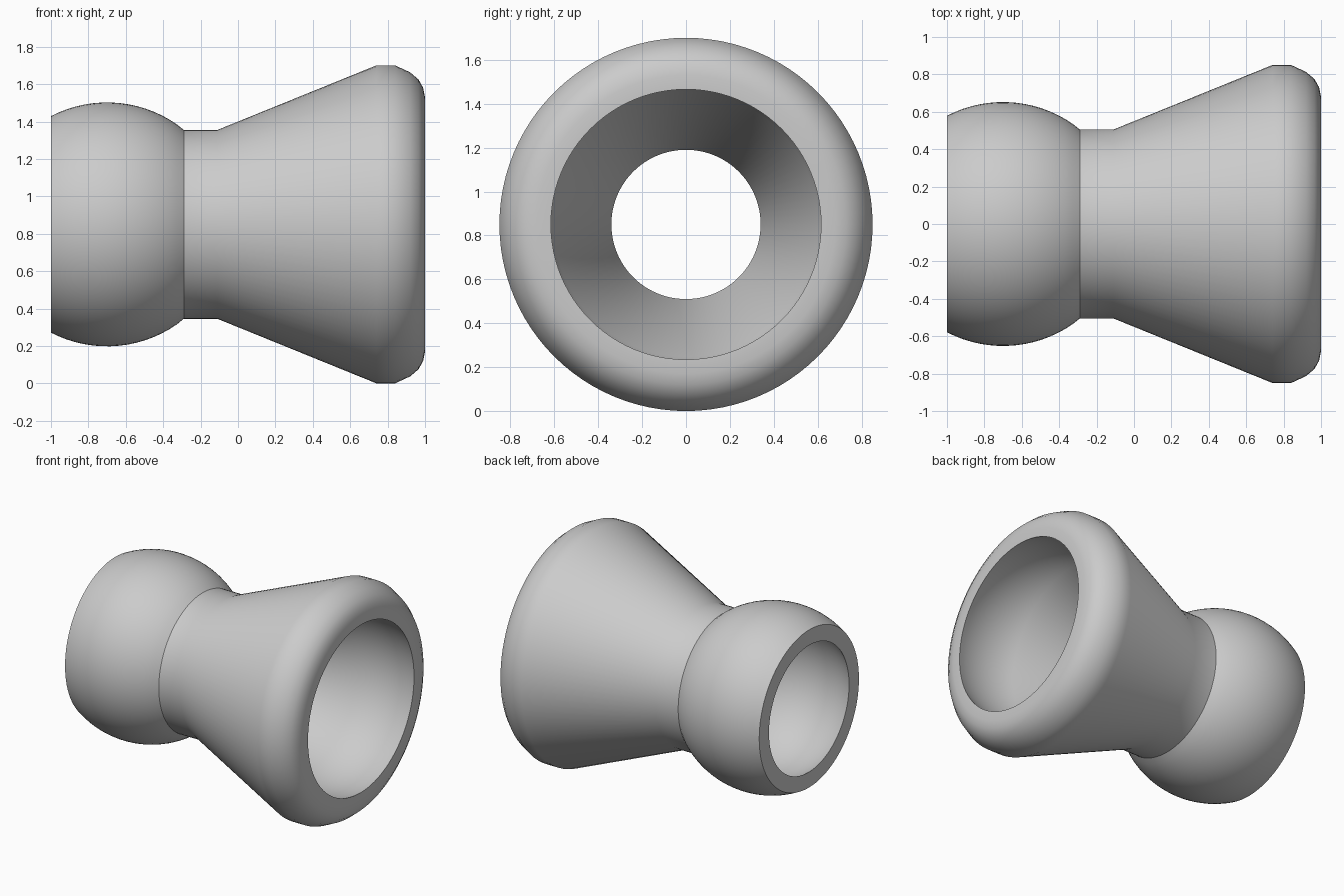
import bpy, bmesh
from math import sin, cos, radians, pi

cube = bpy.data.objects.get("Cube")
if cube:
    bpy.data.objects.remove(cube, do_unlink=True)

AXIS_Z = 0.85
SEGMENTS = 96


def arc(cx, radius, start, end, steps):
    """Points (x, r) on a circle centred on the axis; angles in degrees from +x."""
    angles = [radians(start + (end - start) * i / steps) for i in range(steps + 1)]
    return [(cx + radius * cos(a), radius * sin(a)) for a in angles]


# Outer ball, neck, flared skirt and rounded rim
outer = arc(-0.7, 0.652, 117.4, 51, 16)
outer += [(-0.29, 0.505), (-0.11, 0.505), (0.74, 0.85), (0.84, 0.85),
          (0.92, 0.813), (0.965, 0.775), (0.99, 0.73), (1.0, 0.68)]
outer.pop(16)

# Spherical socket, conical throat, then the hollow of the ball
socket = arc(0.79, 0.65, 71.2, 112, 12)
bore = [(-0.11, 0.34)] + arc(-0.7, 0.553, 38, 122.8, 16)
profile = outer + socket + bore

# Revolve the closed profile around the x axis
bm = bmesh.new()
rings = []
for i in range(SEGMENTS):
    a = 2 * pi * i / SEGMENTS
    rings.append([bm.verts.new((x, r * cos(a), AXIS_Z + r * sin(a))) for x, r in profile])
count = len(profile)
for i, ring in enumerate(rings):
    following = rings[(i + 1) % SEGMENTS]
    for j in range(count):
        k = (j + 1) % count
        bm.faces.new((ring[j], ring[k], following[k], following[j]))
bmesh.ops.recalc_face_normals(bm, faces=bm.faces)

mesh = bpy.data.meshes.new("hose_link")
bm.to_mesh(mesh)
bm.free()
link = bpy.data.objects.new("hose_link", mesh)
bpy.context.collection.objects.link(link)

# Plain grey plastic
grey = bpy.data.materials.new("light_grey")
grey.use_nodes = True
colour = (0.6, 0.6, 0.6, 1.0)
grey.diffuse_color = colour
grey.node_tree.nodes["Principled BSDF"].inputs["Base Color"].default_value = colour
mesh.materials.append(grey)

# Smooth surfaces with crisp edges at the neck and mouths
bpy.ops.object.select_all(action="DESELECT")
link.select_set(True)
bpy.context.view_layer.objects.active = link
bpy.ops.object.shade_smooth_by_angle(angle=radians(30))
